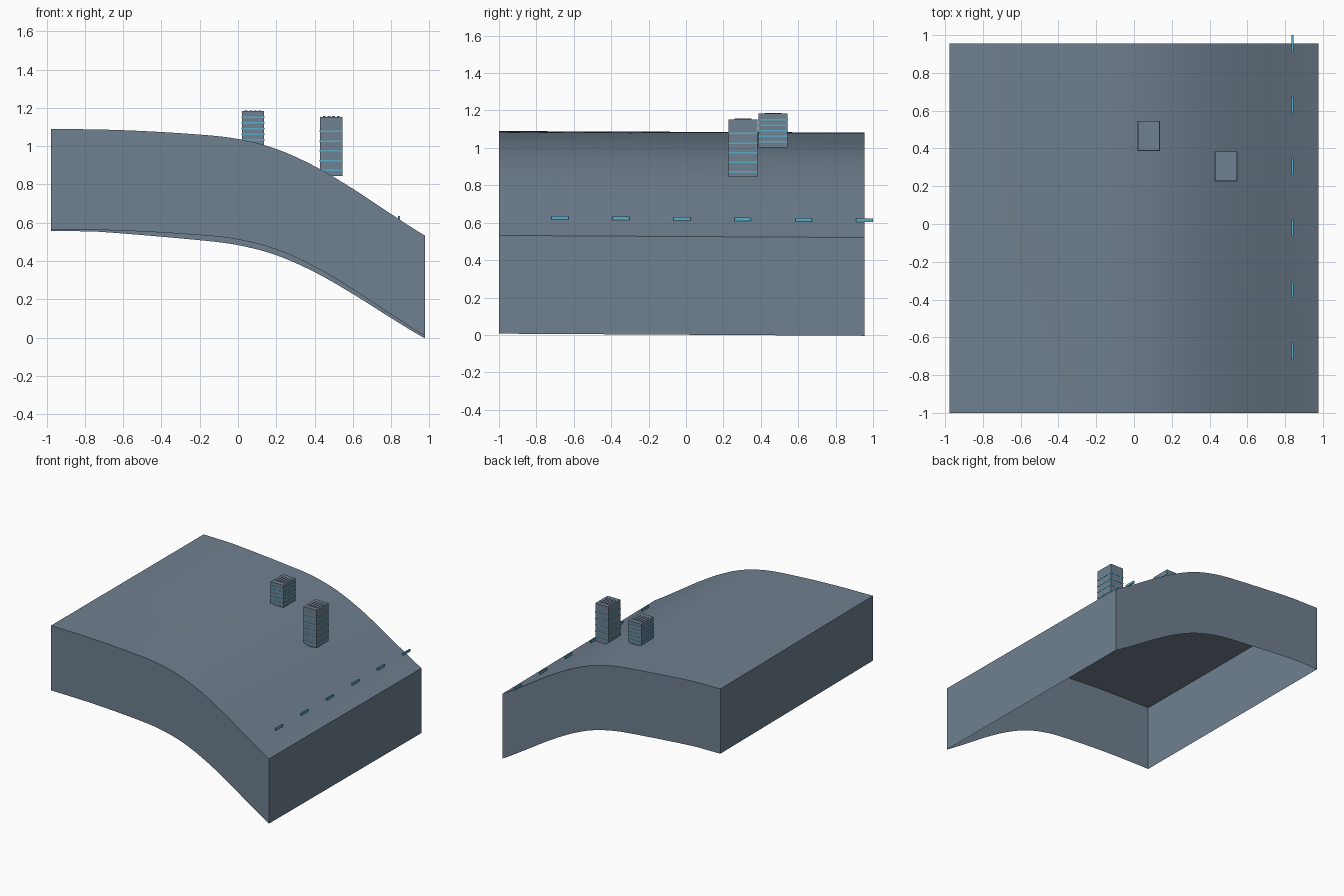
import bpy, bmesh
from mathutils import Matrix, Vector

cube = bpy.data.objects.get("Cube")
if cube:
    bpy.data.objects.remove(cube)


def make_material(name, rgb):
    mat = bpy.data.materials.new(name)
    mat.use_nodes = True
    color = (*rgb, 1.0)
    mat.diffuse_color = color
    mat.node_tree.nodes["Principled BSDF"].inputs["Base Color"].default_value = color
    return mat


slate = make_material("slate grey", (0.162, 0.216, 0.279))
blue = make_material("light blue", (0.10, 0.42, 0.58))


def add_object(name, bm, mat):
    mesh = bpy.data.meshes.new(name)
    bm.to_mesh(mesh)
    bm.free()
    mesh.materials.append(mat)
    obj = bpy.data.objects.new(name, mesh)
    bpy.context.collection.objects.link(obj)
    return obj


def add_box(bm, low, high):
    low, high = Vector(low), Vector(high)
    matrix = Matrix.Translation((low + high) / 2) @ Matrix.Diagonal((*(high - low), 1))
    bmesh.ops.create_cube(bm, size=1, matrix=matrix)


# Hillside profile along x at the front edge
PROFILE = [(-1.3, 1.093), (-0.98, 1.09), (-0.6, 1.083), (-0.2, 1.06), (0, 1.037),
           (0.2, 0.985), (0.4, 0.895), (0.6, 0.777), (0.8, 0.645), (0.975, 0.533),
           (1.15, 0.44)]
WALL = 0.525
FRONT, BACK = -1.0, 0.955


def profile_height(x):
    """Smooth cubic through the profile points."""
    i = 1
    while i < len(PROFILE) - 3 and x > PROFILE[i + 1][0]:
        i += 1
    (xa, za), (xb, zb), (xc, zc), (xd, zd) = PROFILE[i - 1:i + 3]
    span = xc - xb
    t = (x - xb) / span
    mb = (zc - za) / (xc - xa) * span
    mc = (zd - zb) / (xd - xb) * span
    return ((2*t**3 - 3*t**2 + 1) * zb + (t**3 - 2*t**2 + t) * mb
            + (3*t**2 - 2*t**3) * zc + (t**3 - t**2) * mc)


def ground(x, y):
    drop = 0.008 + 0.022 * max(0, 1 - ((x - 0.15) / 0.9) ** 2)
    return profile_height(x) - drop * (y - FRONT) / (BACK - FRONT)


# Hillside block: curved top with four walls, open underneath
bm = bmesh.new()
bmesh.ops.create_grid(bm, x_segments=48, y_segments=24, size=1)
for v in bm.verts:
    v.co.x *= 0.977
    v.co.y = FRONT + (v.co.y + 1) / 2 * (BACK - FRONT)
    v.co.z = ground(v.co.x, v.co.y)
rim = [e for e in bm.edges if e.is_boundary]
skirt = bmesh.ops.extrude_edge_only(bm, edges=rim)["geom"]
for v in skirt:
    if isinstance(v, bmesh.types.BMVert):
        v.co.z -= WALL
bmesh.ops.recalc_face_normals(bm, faces=bm.faces)
bm.normal_update()
if max(bm.faces, key=lambda f: f.calc_center_median().z).normal.z < 0:
    bmesh.ops.reverse_faces(bm, faces=bm.faces)
hill = add_object("hillside", bm, slate)
bpy.ops.object.select_all(action='DESELECT')
hill.select_set(True)
bpy.context.view_layer.objects.active = hill
bpy.ops.object.shade_smooth_by_angle(angle=0.6)


# Towers: plain block, window bands and thin roof slats
def add_tower(name, x, y, bottom, top, first_band, last_band):
    hx, hy = 0.058, 0.078
    bm = bmesh.new()
    add_box(bm, (x - hx, y - hy, bottom), (x + hx, y + hy, top))
    add_object(name, bm, slate)

    bm = bmesh.new()
    for i in range(5):
        z = first_band + (last_band - first_band) * i / 4
        add_box(bm, (x - hx - 0.002, y - hy - 0.002, z - 0.004),
                (x + hx + 0.002, y + hy + 0.002, z + 0.004))
    add_object(name + "_window_bands", bm, blue)

    bm = bmesh.new()
    for i in range(4):
        sx = x + (i - 1.5) * 0.024
        add_box(bm, (sx - 0.007, y - 0.045, top), (sx + 0.007, y + 0.045, top + 0.004))
    add_object(name + "_roof_slats", bm, slate)


add_tower("upper_tower", 0.078, 0.466, 1.003, 1.183, 1.033, 1.15)
add_tower("lower_tower", 0.487, 0.305, 0.844, 1.152, 0.873, 1.077)

# Dashed lane marks along the foot of the slope
bm = bmesh.new()
for i in range(6):
    y = -0.673 + i * 0.3256
    z = ground(0.84, min(y, BACK)) + 0.011
    add_box(bm, (0.835, y - 0.045, z - 0.009), (0.845, y + 0.045, z + 0.009))
add_object("lane_marks", bm, blue)
